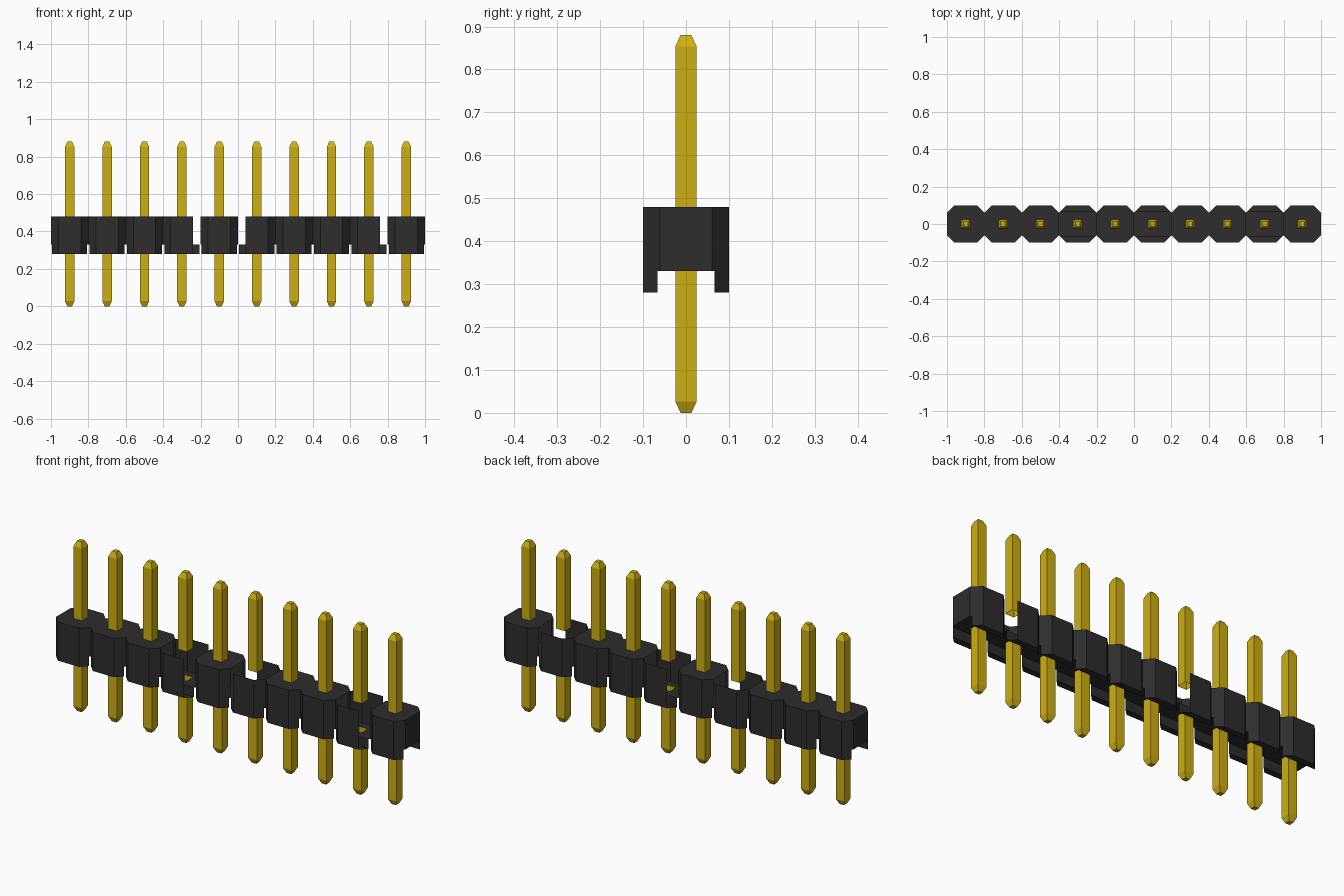
import bpy
import bmesh

old = bpy.data.objects.get("Cube")
if old:
    bpy.data.objects.remove(old, do_unlink=True)

PITCH, COUNT = 0.2, 10
HALF, FLAT = 0.1, 0.06            # half width of a cell, half width of its flats
INNER = 0.066                     # half width of the channel underneath
TIP = HALF + FLAT - INNER         # where the chamfer meets the channel
BOTTOM, FLOOR, TOP = 0.28, 0.33, 0.48
PIN, PIN_TIP, TAPER, PIN_TOP = 0.025, 0.0125, 0.027, 0.88


def material(name, color, metallic, roughness):
    mat = bpy.data.materials.new(name)
    mat.use_nodes = True
    mat.diffuse_color = color
    bsdf = mat.node_tree.nodes["Principled BSDF"]
    bsdf.inputs["Base Color"].default_value = color
    bsdf.inputs["Metallic"].default_value = metallic
    bsdf.inputs["Roughness"].default_value = roughness
    return mat


def add_object(name, bm, mat):
    mesh = bpy.data.meshes.new(name)
    bm.to_mesh(mesh)
    bm.free()
    mesh.materials.append(mat)
    obj = bpy.data.objects.new(name, mesh)
    bpy.context.collection.objects.link(obj)
    return obj


def square(h):
    return [(-h, -h), (h, -h), (h, h), (-h, h)]


def build_cell(bm, cx, open_side, keep_sides):
    """One chamfered cell; open_side removes the top and the chamfers on that side."""
    cache = {}

    def v(x, y, z):
        key = (round(x, 4), round(y, 4), z)
        if key not in cache:
            cache[key] = bm.verts.new((cx + x, y, z))
        return cache[key]

    def face(points):
        return bm.faces.new([v(*p) for p in points])

    drop = []
    # Octagonal top
    outline = [(-FLAT, -HALF), (FLAT, -HALF), (HALF, -FLAT), (HALF, FLAT),
               (FLAT, HALF), (-FLAT, HALF), (-HALF, FLAT), (-HALF, -FLAT)]
    top = face([(x, y, TOP) for x, y in outline])
    if open_side:
        drop.append(top)

    for s in (-1, 1):
        # Flat front or back wall, leg underside and channel wall
        face([(-FLAT, s * HALF, BOTTOM), (FLAT, s * HALF, BOTTOM),
              (FLAT, s * HALF, TOP), (-FLAT, s * HALF, TOP)])
        face([(-FLAT, s * HALF, BOTTOM), (FLAT, s * HALF, BOTTOM),
              (TIP, s * INNER, BOTTOM), (-TIP, s * INNER, BOTTOM)])
        face([(-TIP, s * INNER, BOTTOM), (TIP, s * INNER, BOTTOM),
              (TIP, s * INNER, FLOOR), (-TIP, s * INNER, FLOOR)])
        # Side wall, kept only at the ends of the strip
        side = face([(s * HALF, -FLAT, FLOOR), (s * HALF, FLAT, FLOOR),
                     (s * HALF, FLAT, TOP), (s * HALF, -FLAT, TOP)])
        if s not in keep_sides:
            drop.append(side)
        # Notched corner chamfers
        for t in (-1, 1):
            chamfer = face([(s * HALF, t * FLAT, TOP), (s * FLAT, t * HALF, TOP),
                            (s * FLAT, t * HALF, BOTTOM), (s * TIP, t * INNER, BOTTOM),
                            (s * TIP, t * INNER, FLOOR), (s * HALF, t * FLAT, FLOOR)])
            if s == open_side:
                drop.append(chamfer)

    # Channel ceiling with a square hole for the pin
    rim = [(-TIP, -INNER), (TIP, -INNER), (HALF, -FLAT), (HALF, FLAT),
           (TIP, INNER), (-TIP, INNER), (-HALF, FLAT), (-HALF, -FLAT)]
    hole = [(x, y, FLOOR) for x, y in square(PIN)]
    rim = [(x, y, FLOOR) for x, y in rim]
    for k in range(4):
        a, b = 2 * k, 2 * k + 1
        face([rim[a], rim[b], hole[(k + 1) % 4], hole[k]])
        face([rim[b], rim[(b + 1) % 8], hole[(k + 1) % 4]])

    bmesh.ops.recalc_face_normals(bm, faces=list({f for p in cache.values() for f in p.link_faces}))
    bmesh.ops.delete(bm, geom=drop, context='FACES_ONLY')


def build_pin_half(bm, start, end):
    """Square tube, open at the housing and tapered at the free end."""
    shoulder = end + (TAPER if end < start else -TAPER)
    rings = [[bm.verts.new((x, y, z)) for x, y in square(h)]
             for z, h in ((start, PIN), (shoulder, PIN), (end, PIN_TIP))]
    faces = [bm.faces.new((lo[k], lo[(k + 1) % 4], hi[(k + 1) % 4], hi[k]))
             for lo, hi in zip(rings, rings[1:]) for k in range(4)]
    faces.append(bm.faces.new(rings[-1]))
    bmesh.ops.recalc_face_normals(bm, faces=faces)


black = material("black plastic", (0.026, 0.026, 0.026, 1), 0.0, 0.6)
gold = material("gold plating", (0.62, 0.43, 0.006, 1), 0.0, 0.5)

# Housing strip; a few cells are open on one side
open_cells = {3: 1, 5: -1, 8: 1}
centres = [(i - (COUNT - 1) / 2) * PITCH for i in range(COUNT)]
bm = bmesh.new()
for i, cx in enumerate(centres):
    ends = [-1] if i == 0 else [1] if i == COUNT - 1 else []
    build_cell(bm, cx, open_cells.get(i, 0), ends)
bmesh.ops.remove_doubles(bm, verts=bm.verts, dist=0.0005)
add_object("housing", bm, black)

# Pins
for i, cx in enumerate(centres):
    bm = bmesh.new()
    build_pin_half(bm, TOP, PIN_TOP)
    build_pin_half(bm, FLOOR, 0.0)
    add_object(f"pin_{i + 1}", bm, gold).location.x = cx
